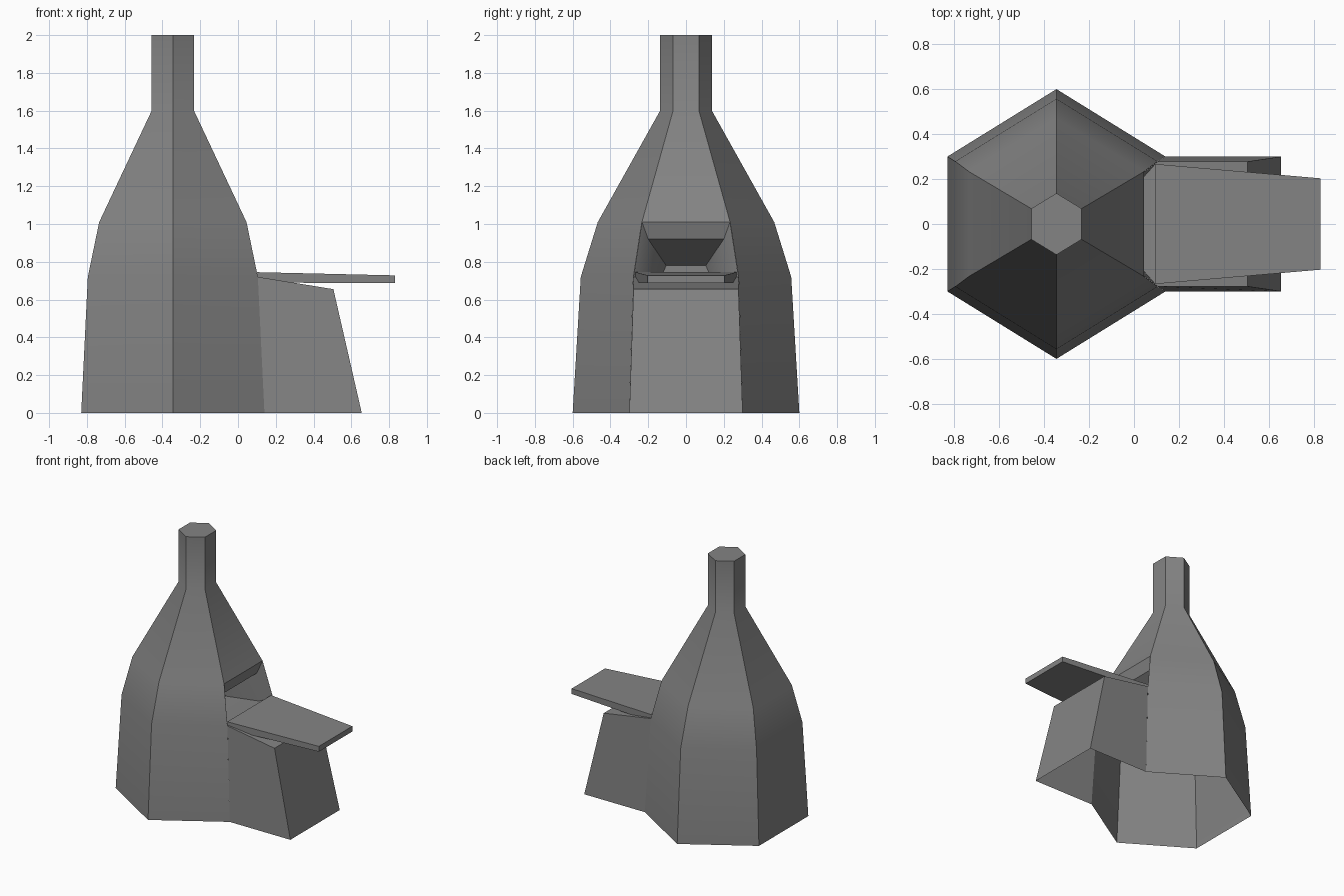
import bpy, bmesh
from math import sin, cos, pi

old = bpy.data.objects.get("Cube")
if old:
    bpy.data.objects.remove(old, do_unlink=True)

grey = bpy.data.materials.new("stone_grey")
grey.use_nodes = True
grey.diffuse_color = (0.23, 0.23, 0.23, 1)
grey.node_tree.nodes["Principled BSDF"].inputs["Base Color"].default_value = grey.diffuse_color


def loft(name, loops, cap_start=False, cap_end=False, skip=(), flip=False):
    """Bridge closed loops of points; skip holds (loop, side) quads left open."""
    bm = bmesh.new()
    rows = [[bm.verts.new(p) for p in loop] for loop in loops]
    n = len(rows[0])
    for r in range(len(rows) - 1):
        for i in range(n):
            if (r, i) not in skip:
                j = (i + 1) % n
                bm.faces.new((rows[r][i], rows[r][j], rows[r + 1][j], rows[r + 1][i]))
    if cap_start:
        bm.faces.new(rows[0][::-1])
    if cap_end:
        bm.faces.new(rows[-1])
    if flip:
        bmesh.ops.reverse_faces(bm, faces=bm.faces[:])
    loose = [v for v in bm.verts if not v.link_faces]
    bmesh.ops.delete(bm, geom=loose, context='VERTS')
    mesh = bpy.data.meshes.new(name)
    bm.to_mesh(mesh)
    bm.free()
    mesh.materials.append(grey)
    obj = bpy.data.objects.new(name, mesh)
    bpy.context.collection.objects.link(obj)
    bpy.ops.object.select_all(action='DESELECT')
    obj.select_set(True)
    bpy.context.view_layer.objects.active = obj
    bpy.ops.object.shade_smooth_by_angle(angle=pi / 6)
    return obj


def hexagon(half_x, half_y, z):
    return [(-0.345 + half_x / cos(pi / 6) * cos(a), half_y * sin(a), z)
            for a in [pi / 6 * (2 * i - 1) for i in range(6)]]


def panel(x_low, x_high, z_low, z_high, y_low, y_high):
    """Upright four-sided loop, counter-clockwise seen from +x."""
    return [(x_low, -y_low, z_low), (x_low, y_low, z_low),
            (x_high, y_high, z_high), (x_high, -y_high, z_high)]


# Hollow six-sided chimney, open below and at the mouth side
rings = [(0.485, 0.6, 0), (0.45, 0.557, 0.72), (0.39, 0.467, 1.01),
         (0.112, 0.137, 1.6), (0.112, 0.137, 2)]
loft("chimney", [hexagon(*r) for r in rings], cap_end=True, skip={(0, 0), (1, 0)})

# Splayed mouth and the fire chamber behind it
loft("mouth_recess", [panel(0.105, 0.045, 0.72, 1.01, 0.278, 0.233),
                      panel(0.035, 0.02, 0.71, 0.92, 0.2, 0.2),
                      panel(-0.2, -0.2, 0.71, 0.78, 0.135, 0.105)],
     cap_end=True)

# Open-bottomed hearth base, joined to the chimney
loft("hearth_base", [panel(0.14, 0.105, 0, 0.72, 0.3, 0.278),
                     panel(0.655, 0.505, 0, 0.655, 0.3, 0.278)],
     cap_end=True, skip={(0, 0)}, flip=False)

# Tapered shelf slab in front of the mouth
loft("shelf", [panel(0.095, 0.095, 0.69, 0.745, 0.267, 0.267),
               panel(0.83, 0.83, 0.687, 0.728, 0.203, 0.203)],
     cap_start=True, cap_end=True)
